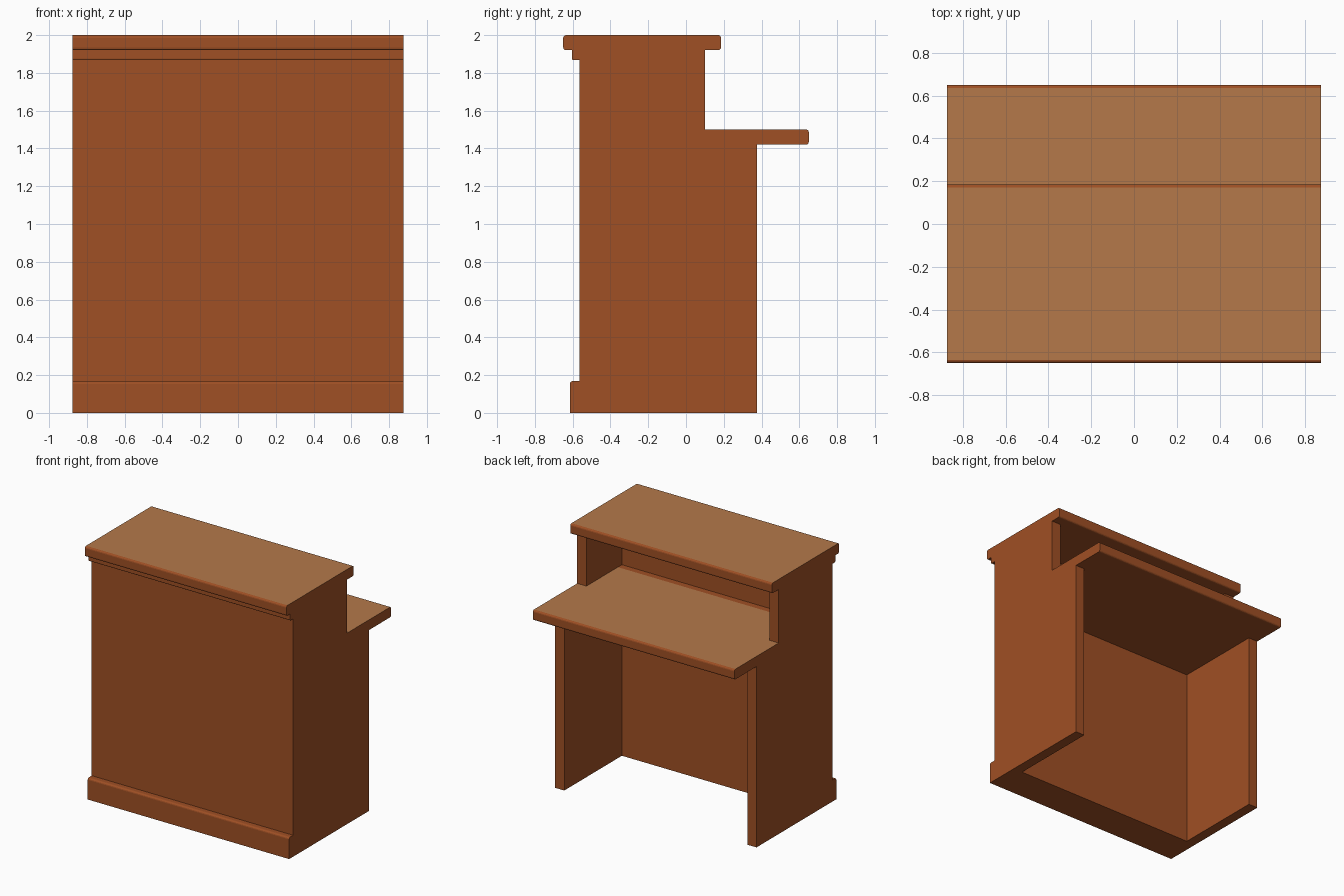
import bpy, bmesh

if "Cube" in bpy.data.objects:
    bpy.data.objects.remove(bpy.data.objects["Cube"])

W = 0.875   # half width of the whole desk
T = 0.08    # side panel thickness


def material(name, rgb):
    m = bpy.data.materials.new(name)
    m.diffuse_color = (*rgb, 1.0)
    m.use_nodes = True
    m.node_tree.nodes["Principled BSDF"].inputs["Base Color"].default_value = m.diffuse_color
    return m


WOOD = material("red_brown_wood", (0.35, 0.08, 0.018))
TOP = material("light_wood_top", (0.46, 0.19, 0.068))


def extrude_x(name, profile, x0, x1, rounded=(), radius=0.014, light_top=None, split_y=None):
    """Extrude a (y, z) profile along x; round the listed corners;
    faces pointing up at height light_top get the lighter wood."""
    bm = bmesh.new()
    a = [bm.verts.new((x0, y, z)) for y, z in profile]
    b = [bm.verts.new((x1, y, z)) for y, z in profile]
    n = len(profile)
    bm.faces.new(a)
    bm.faces.new(b[::-1])
    for i in range(n):
        j = (i + 1) % n
        bm.faces.new((a[i], b[i], b[j], a[j]))
    bmesh.ops.recalc_face_normals(bm, faces=bm.faces[:])
    edges = [bm.edges.get((a[i], b[i])) for i in rounded]
    if edges:
        bmesh.ops.bevel(bm, geom=edges, offset=radius, segments=3,
                        profile=0.5, affect='EDGES')
    if split_y is not None:
        bmesh.ops.bisect_plane(bm, geom=bm.verts[:] + bm.edges[:] + bm.faces[:],
                               plane_co=(0, split_y, 0), plane_no=(0, 1, 0))
    bm.normal_update()
    if light_top is not None:
        for f in bm.faces:
            c = f.calc_center_median()
            if f.normal.z > 0.99 and (split_y is None or c.y > split_y):
                f.material_index = 1
    me = bpy.data.meshes.new(name)
    bm.to_mesh(me)
    bm.free()
    me.materials.append(WOOD)
    me.materials.append(TOP)
    ob = bpy.data.objects.new(name, me)
    bpy.context.collection.objects.link(ob)
    return ob


def box(y0, y1, z0, z1):
    return [(y0, z0), (y1, z0), (y1, z1), (y0, z1)]


# Stepped side panels
side = [(-0.565, 0), (0.375, 0), (0.375, 1.42), (0.10, 1.42), (0.10, 1.92), (-0.565, 1.92)]
extrude_x("right_side_panel", side, W - T, W)
extrude_x("left_side_panel", side, -W, -W + T)

# Thick front wall between the sides
extrude_x("front_wall", box(-0.565, -0.34, 0, 1.92), -W + T, W - T)

# Plinth and moulding on the front
extrude_x("front_plinth", box(-0.615, -0.565, 0, 0.168), -W, W, rounded=(3,))
extrude_x("front_moulding", box(-0.603, -0.565, 1.867, 1.92), -W, W, rounded=(0,), radius=0.008)

# Raised counter and lower worktop, lighter on their upper faces
extrude_x("counter_top", box(-0.65, 0.185, 1.92, 2.0), -W, W,
          rounded=(0, 1, 2, 3), light_top=True)
extrude_x("worktop", box(-0.34, 0.65, 1.42, 1.50), -W, W,
          rounded=(1, 2), light_top=True, split_y=-0.29)
